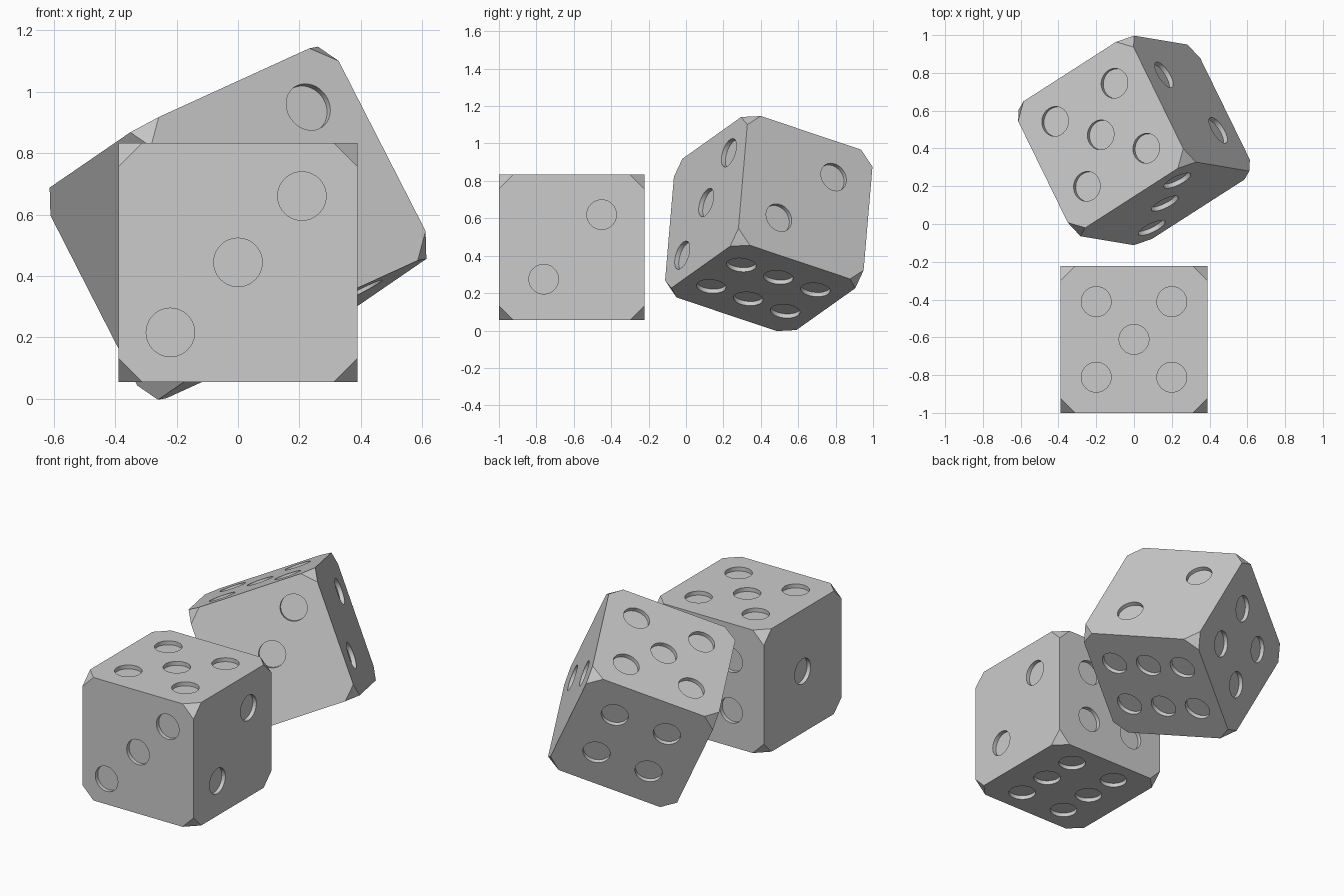
import bpy, bmesh
from math import radians
from mathutils import Matrix, Vector, Euler

cube = bpy.data.objects.get("Cube")
if cube:
    bpy.data.objects.remove(cube, do_unlink=True)

HALF = 0.389     # half the side of a die
CUT = 0.077      # corner cut, measured along the edges
RADIUS = 0.079   # pip radius
DEPTH = 0.025    # pip depth

grey = bpy.data.materials.new("light_grey")
grey.use_nodes = True
colour = (0.6, 0.6, 0.6, 1)
grey.diffuse_color = colour
grey.node_tree.nodes["Principled BSDF"].inputs["Base Color"].default_value = colour


def grid(us, vs):
    return [(u, v) for u in us for v in vs]


S = 0.16
# Each face: outward normal, u axis, v axis, pip positions
X, Y, Z = Vector((1, 0, 0)), Vector((0, 1, 0)), Vector((0, 0, 1))
FACES = [
    (-X, Y, Z, [(0, 0)]),
    (X, Y, Z, [(0.16, 0.175), (-0.15, -0.17)]),
    (-Y, X, Z, [(0, 0), (0.208, 0.216), (-0.22, -0.228)]),
    (Y, X, Z, grid((-S, S), (-S, S))),
    (Z, X, Y, grid((-0.2, 0.2), (-0.2, 0.2)) + [(0, 0)]),
    (-Z, X, Y, grid((-S, S), (-0.23, 0, 0.23))),
]


def new_object(name, bm):
    bmesh.ops.recalc_face_normals(bm, faces=bm.faces)
    mesh = bpy.data.meshes.new(name)
    bm.to_mesh(mesh)
    bm.free()
    mesh.materials.append(grey)
    obj = bpy.data.objects.new(name, mesh)
    bpy.context.collection.objects.link(obj)
    return obj


def die_body(name):
    # Cube with its eight corners cut off flat
    bm = bmesh.new()
    bmesh.ops.create_cube(bm, size=2 * HALF)
    for corner in grid((-1, 1), grid((-1, 1), (-1, 1))):
        d = Vector((corner[0], *corner[1]))
        cut = bmesh.ops.bisect_plane(
            bm, geom=bm.verts[:] + bm.edges[:] + bm.faces[:],
            plane_co=d * (HALF - CUT / 3), plane_no=d, clear_outer=True)
        edges = [g for g in cut["geom_cut"] if isinstance(g, bmesh.types.BMEdge)]
        bmesh.ops.contextual_create(bm, geom=edges)
    return new_object(name, bm)


def pip_cutter():
    # One short cylinder for every pip
    bm = bmesh.new()
    for normal, u_axis, v_axis, pips in FACES:
        turn = normal.to_track_quat("Z", "Y").to_matrix().to_4x4()
        for u, v in pips:
            place = Matrix.Translation(normal * HALF + u_axis * u + v_axis * v)
            bmesh.ops.create_cone(bm, cap_ends=True, segments=40, radius1=RADIUS,
                                  radius2=RADIUS, depth=2 * DEPTH, matrix=place @ turn)
    obj = new_object("pip_cutter", bm)
    obj.hide_render = True
    return obj


def make_die(name, location, angles):
    die, cutter = die_body(name), pip_cutter()
    mod = die.modifiers.new("pips", "BOOLEAN")
    mod.operation = "DIFFERENCE"
    mod.solver = "EXACT"
    mod.object = cutter
    bpy.ops.object.select_all(action="DESELECT")
    bpy.context.view_layer.objects.active = die
    die.select_set(True)
    bpy.ops.object.modifier_apply(modifier=mod.name)
    bpy.data.objects.remove(cutter, do_unlink=True)
    bpy.ops.object.shade_smooth_by_angle(angle=radians(30))
    die.location = location
    die.rotation_euler = Euler([radians(a) for a in angles])


make_die("front_die", (0, -0.611, 0.4445), (0, 0, 0))
make_die("tilted_back_die", (0, 0.4425, 0.572), (-18, -21, 32.7))
